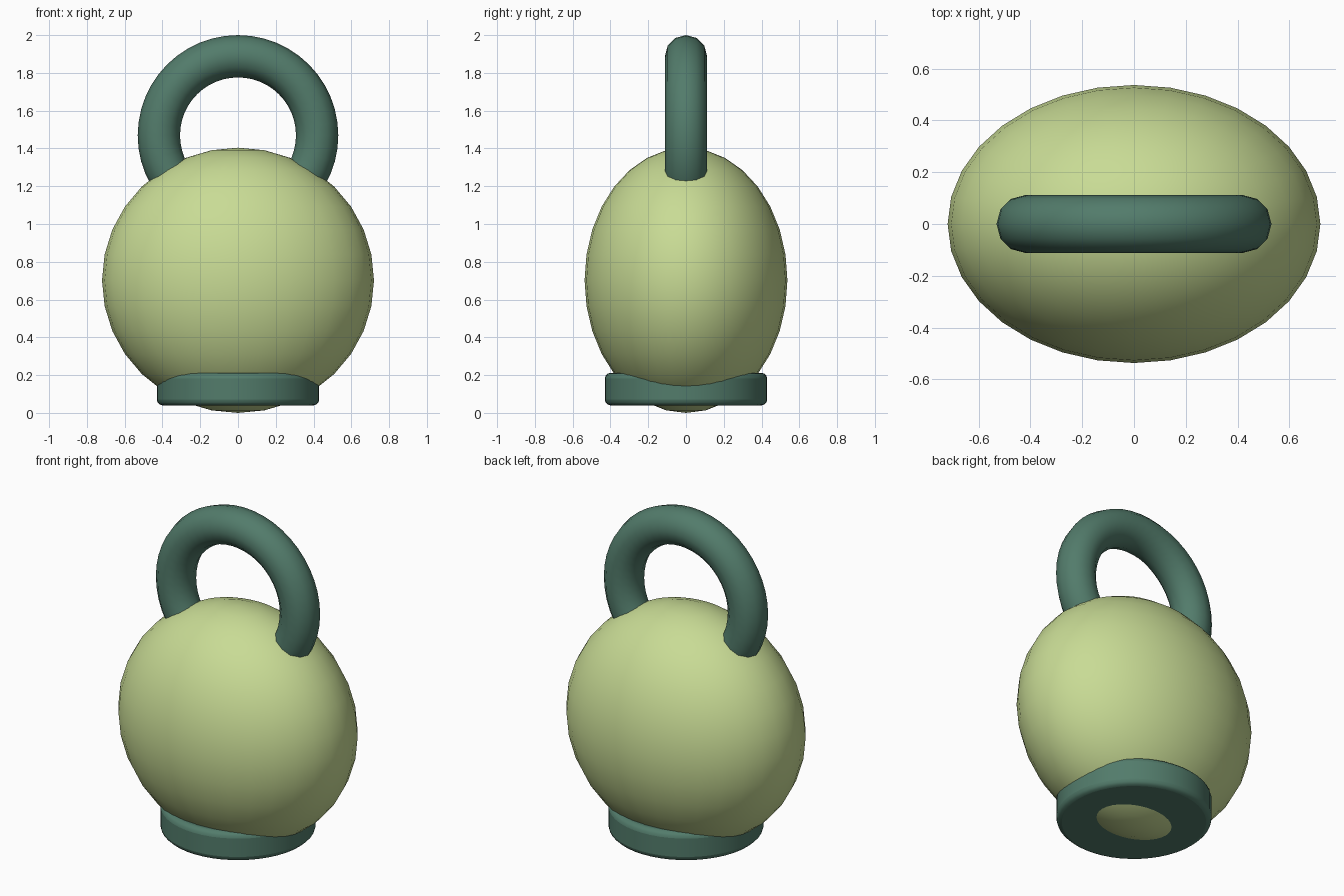
import bpy, math

if "Cube" in bpy.data.objects:
    bpy.data.objects.remove(bpy.data.objects["Cube"])


def material(name, color):
    m = bpy.data.materials.new(name)
    m.diffuse_color = (*color, 1)
    m.use_nodes = True
    m.node_tree.nodes["Principled BSDF"].inputs["Base Color"].default_value = m.diffuse_color
    return m


lime = material("pale_lime", (0.58, 0.71, 0.30))
teal = material("dark_teal", (0.085, 0.20, 0.147))


def finish(name, mat, angle=40):
    ob = bpy.context.object
    ob.name = ob.data.name = name
    ob.data.materials.append(mat)
    bpy.ops.object.transform_apply(location=False, rotation=True, scale=True)
    bpy.ops.object.shade_smooth_by_angle(angle=math.radians(angle))
    return ob


# rounded weight, flattened front to back
bpy.ops.mesh.primitive_uv_sphere_add(segments=32, ring_count=16, radius=1, location=(0, 0, 0.702))
bpy.context.object.scale = (0.72, 0.537, 0.702)
finish("weight_body", lime)

# ring handle, lower part sunk into the weight
bpy.ops.mesh.primitive_torus_add(major_segments=48, minor_segments=12, major_radius=0.419,
                                 minor_radius=0.112, location=(0, 0, 1.469),
                                 rotation=(math.pi / 2, 0, 0))
finish("handle", teal)

# flat round foot with softened rims
bpy.ops.mesh.primitive_cylinder_add(vertices=48, radius=0.43, depth=0.172, location=(0, 0, 0.126))
foot = finish("foot_ring", teal)
bevel = foot.modifiers.new("soft_rims", 'BEVEL')
bevel.width = 0.03
bevel.segments = 3
bevel.limit_method = 'ANGLE'
bevel.angle_limit = math.radians(40)
